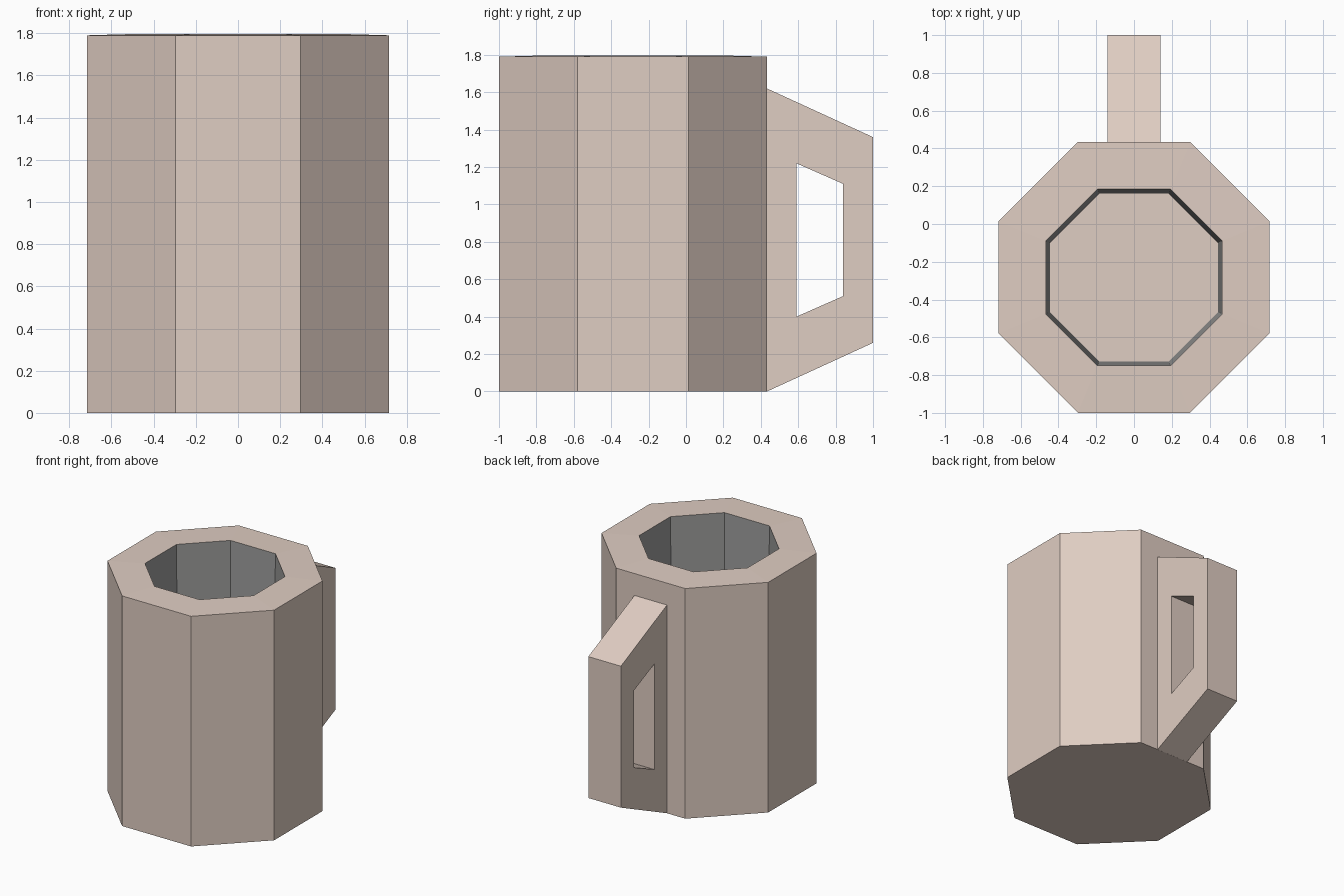
import bpy, bmesh, math

if "Cube" in bpy.data.objects:
    bpy.data.objects.remove(bpy.data.objects["Cube"])

def material(name, rgb):
    m = bpy.data.materials.new(name)
    m.diffuse_color = (*rgb, 1)
    m.use_nodes = True
    m.node_tree.nodes["Principled BSDF"].inputs["Base Color"].default_value = m.diffuse_color
    return m

clay = material("warm beige", (0.74, 0.61, 0.54))
lining = material("grey lining", (0.34, 0.34, 0.335))
CY = -0.283  # centre of the cup along y

def finish(bm, name, mats):
    bmesh.ops.recalc_face_normals(bm, faces=bm.faces)
    me = bpy.data.meshes.new(name)
    bm.to_mesh(me)
    bm.free()
    for m in mats:
        me.materials.append(m)
    ob = bpy.data.objects.new(name, me)
    bpy.context.collection.objects.link(ob)
    return ob

def octagon(bm, apothem, z):
    r = apothem / math.cos(math.pi / 8)
    angles = [math.pi / 8 + i * math.pi / 4 for i in range(8)]
    return [bm.verts.new((r * math.cos(a), CY + r * math.sin(a), z)) for a in angles]

def bridge(bm, a, b, mat=0):
    n = len(a)
    for i in range(n):
        j = (i + 1) % n
        bm.faces.new((a[i], a[j], b[j], b[i])).material_index = mat

# Cup: octagonal outside, rim, slightly tapered grey inside, beige floor
bm = bmesh.new()
base = octagon(bm, 0.717, 0)
outer = octagon(bm, 0.717, 1.79)
inner = octagon(bm, 0.467, 1.797)
floor = octagon(bm, 0.445, 0.2)
bm.faces.new(base[::-1])
bridge(bm, base, outer)
bridge(bm, outer, inner)
bridge(bm, inner, floor, 1)
bm.faces.new(floor)
finish(bm, "cup", [clay, lining])

# Handle: trapezoid frame with a matching hole, flush against the back wall
OUT = [(0.433, 0), (1, 0.26), (1, 1.36), (0.433, 1.62)]
HOLE = [(0.59, 0.40), (0.84, 0.51), (0.84, 1.11), (0.59, 1.22)]
bm = bmesh.new()
loops = [[bm.verts.new((x, y, z)) for y, z in shape]
         for x, shape in ((-0.14, OUT), (0.14, OUT), (0.14, HOLE), (-0.14, HOLE))]
for i in range(4):
    bridge(bm, loops[i], loops[(i + 1) % 4])
finish(bm, "handle", [clay])
